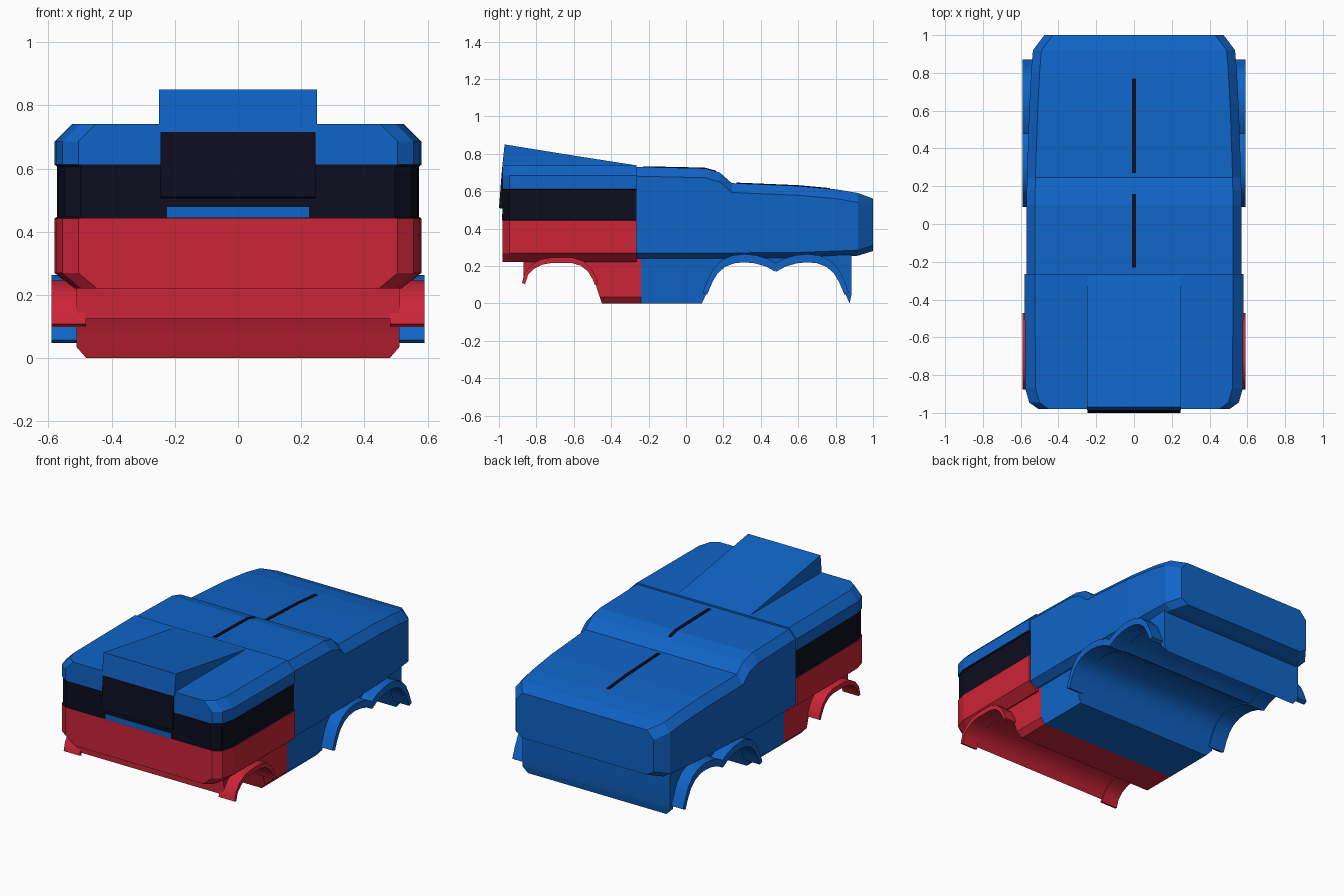
import bpy, bmesh
from mathutils import Vector

if "Cube" in bpy.data.objects:
    bpy.data.objects.remove(bpy.data.objects["Cube"], do_unlink=True)


def material(name, rgb):
    m = bpy.data.materials.new(name)
    m.use_nodes = True
    m.diffuse_color = (*rgb, 1)
    m.node_tree.nodes["Principled BSDF"].inputs["Base Color"].default_value = (*rgb, 1)
    return m


BLUE = material("blue paint", (0.005, 0.127, 0.57))
RED = material("red paint", (0.60, 0.018, 0.04))
DARK = material("dark glass", (0.004, 0.004, 0.014))


def finish(name, bm, mats, smooth=False):
    bmesh.ops.recalc_face_normals(bm, faces=bm.faces)
    mesh = bpy.data.meshes.new(name)
    bm.to_mesh(mesh)
    bm.free()
    for m in mats:
        mesh.materials.append(m)
    ob = bpy.data.objects.new(name, mesh)
    bpy.context.collection.objects.link(ob)
    if smooth:
        bpy.ops.object.select_all(action='DESELECT')
        ob.select_set(True)
        bpy.context.view_layer.objects.active = ob
        bpy.ops.object.shade_smooth_by_angle(angle=0.6)
    return ob


def prism(points, x0, x1):
    """Extrude a side profile of (y, z) points across x."""
    bm = bmesh.new()
    a = [bm.verts.new((x0, y, z)) for y, z in points]
    b = [bm.verts.new((x1, y, z)) for y, z in points]
    bm.faces.new(a)
    bm.faces.new(b[::-1])
    for i in range(len(a)):
        j = (i + 1) % len(a)
        bm.faces.new((a[i], b[i], b[j], a[j]))
    return bm


def loft(stations, paint=None):
    """Skin mirrored half sections; each station is (y, [(x, z) from bottom to top])."""
    bm = bmesh.new()
    rings = []
    for y, half in stations:
        rings.append([[bm.verts.new((s * x, y, z)) for x, z in half] for s in (1, -1)])
    rows = len(rings[0][0])

    def face(verts, row):
        f = bm.faces.new(verts)
        f.material_index = paint[row] if paint else 0

    for p, q in zip(rings, rings[1:]):
        for s in (0, 1):
            for r in range(rows - 1):
                face((p[s][r], q[s][r], q[s][r + 1], p[s][r + 1]), r)
        for r, row in ((0, 0), (rows - 1, rows - 2)):
            face((p[0][r], q[0][r], q[1][r], p[1][r]), row)
    for ring in (rings[0], rings[-1]):
        for r in range(rows - 1):
            face((ring[0][r], ring[0][r + 1], ring[1][r + 1], ring[1][r]), r)
    return bm


# Cab: red lower shell, recessed dark window band, blue roof
def cab_half(w):
    return [(w - .06, .22), (w, .27), (w, .442), (w - .008, .447), (w - .008, .606),
            (w, .612), (w, .685), (w - .055, .74)]


cab = [(y, cab_half(w)) for y, w in ((-.98, .505), (-.945, .555), (-.87, .576), (-.265, .58))]
finish("cab", loft(cab, [0, 0, 1, 1, 1, 2, 2]), [RED, DARK, BLUE])

# Rear body: (y, half width, bottom, top)
body = [(-.265, .57, .24, .73), (.1, .57, .24, .722), (.18, .568, .24, .7), (.245, .567, .24, .643),
        (.6, .555, .243, .628), (.8, .545, .25, .61), (.92, .535, .255, .59), (1.0, .475, .28, .56)]
finish("rear_body", loft([(y, [(w - .045, b), (w, b + .03), (w, t - .05), (w - .045, t)])
                          for y, w, b, t in body]), [BLUE])


def roof(y):
    for p, q in zip(body, body[1:]):
        if p[0] <= y <= q[0]:
            return p[3] + (q[3] - p[3]) * (y - p[0]) / (q[0] - p[0])


# Thin dark centre lines on the roof and rear deck
for name, y0, y1 in (("roof_stripe", -.23, .16), ("deck_stripe", .27, .77)):
    ys = [y0] + [s[0] for s in body if y0 < s[0] < y1] + [y1]
    outline = [(y, roof(y) + .004) for y in ys] + [(y, roof(y) - .003) for y in ys[::-1]]
    finish(name, prism(outline, -.01, .01), [DARK])

# Raised wedge on the cab roof, with the slanted front screen below it
finish("roof_wedge", prism([(-.265, .71), (-.265, .738), (-.6, .79), (-.97, .85),
                            (-.984, .715), (-.9, .71)], -.25, .25), [BLUE])
finish("front_screen", prism([(-.95, .715), (-.984, .715), (-1.0, .51), (-.95, .50)],
                             -.245, .245), [DARK])
finish("screen_sill", prism([(-.975, .445), (-.984, .445), (-.984, .478), (-.975, .478)],
                            -.225, .225), [BLUE])

# Wheel arch profiles
front_arch = [(-.868, .125), (-.85, .155), (-.815, .19), (-.77, .213), (-.72, .222), (-.61, .222),
              (-.56, .207), (-.52, .175), (-.49, .125), (-.47, .06), (-.45, 0)]
mid_arch = [(.085, 0), (.108, .05), (.135, .115), (.165, .165), (.205, .2), (.255, .22),
            (.31, .226), (.37, .22), (.43, .203), (.48, .175)]
back_arch = [(.96 - y, z) for y, z in mid_arch[::-1]]


# Lower hull: profiles with the bottom edges tucked in
def hull(name, outline, mat):
    bm = prism(outline, -.51, .51)
    bmesh.ops.bisect_plane(bm, geom=bm.verts[:] + bm.edges[:] + bm.faces[:],
                           plane_co=(0, 0, .035), plane_no=(0, 0, 1))
    for v in bm.verts:
        if v.co.z < .01:
            v.co.x *= .94
    finish(name, bm, [mat], True)


hull("front_hull", [(-.87, .25)] + front_arch + [(-.24, 0), (-.24, .25)], RED)
hull("rear_hull", [(-.24, .26), (-.24, 0)] + mid_arch + back_arch[1:]
     + [(.885, .05), (.885, .26)], BLUE)


# Fender bands following the arches
def fender(name, arch, foot, thick, mat):
    pts = [Vector(p) for p in arch if p[1] >= foot]
    outer, inner = [], []
    for i, p in enumerate(pts):
        d = (pts[min(i + 1, len(pts) - 1)] - pts[max(i - 1, 0)]).normalized()
        n = Vector((-d.y, d.x))
        grow = thick * (.25 + .75 * max(n.y, 0))
        outer.append(p + n * grow)
        inner.append(p - n * .006)
    for side, s in (("left", 1), ("right", -1)):
        finish(f"{side}_{name}", prism(outer + inner[::-1], s * .48, s * .59), [mat], True)


fender("front_fender", [(-.866, .105)] + front_arch[1:-2] + [(-.482, .1)], .1, .024, RED)
fender("middle_fender", mid_arch, .045, .038, BLUE)
fender("back_fender", back_arch, .045, .038, BLUE)
